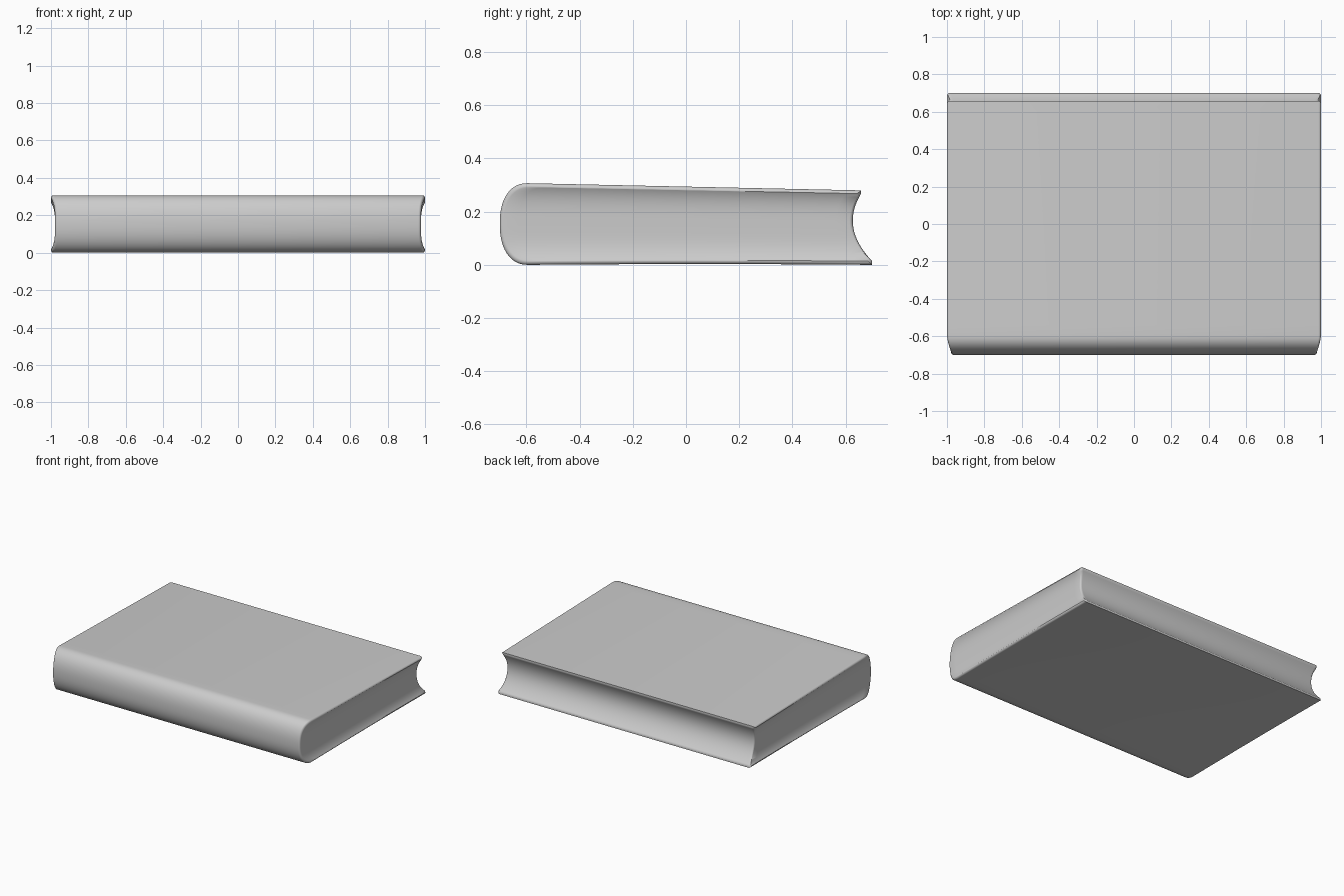
import bpy, bmesh, math

if "Cube" in bpy.data.objects:
    bpy.data.objects.remove(bpy.data.objects["Cube"])

NU, NV = 24, 28      # divisions from spine to fore edge, and through the thickness
ROUND = 0.014        # rounding radius of the head and tail rims


def spine_y(v):
    # Full, rounded spine
    t = abs(2 * v - 1)
    return -0.595 - 0.105 * max(0.0, 1 - t ** 2.3) ** (1 / 2.2)


def fore_y(v):
    # Hollow fore edge with blunt lips; the lower lip reaches further out
    v = min(max((v - 0.05) / 0.9, 0.0), 1.0)
    if v < 0.6:
        return 0.627 + 0.073 * ((0.6 - v) / 0.6) ** 2
    return 0.627 + 0.030 * ((v - 0.6) / 0.4) ** 2


def point(i, j, side, angle):
    v = (1 - math.cos(math.pi * j / NV)) / 2
    y = spine_y(v) + (fore_y(v) - spine_y(v)) * i / NU
    z = v * (0.294 - 0.0215 * y) + 0.003 * math.sin(math.pi * i / NU) * (1 - v)
    # the two ends are dished between the covers
    x = 0.978 + 0.022 * abs(2 * v - 1) ** 3.5 - ROUND * (1 - math.sin(angle))
    inset = ROUND * (1 - math.cos(angle))
    y *= 1 - inset / 0.7
    z = 0.15 + (z - 0.15) * (1 - inset / 0.15)
    return side * x, y, z


# Outline of the cross-section, as grid indices
outline = ([(i, 0) for i in range(NU)] + [(NU, j) for j in range(NV)]
           + [(i, NV) for i in range(NU, 0, -1)] + [(0, j) for j in range(NV, 0, -1)])
bm = bmesh.new()
rings = []
steps = 5

# Head and tail faces with their rounded rims
for side in (-1, 1):
    grid = {(i, j): bm.verts.new(point(i, j, side, math.pi / 2))
            for i in range(NU + 1) for j in range(NV + 1)}
    for i in range(NU):
        for j in range(NV):
            bm.faces.new([grid[i, j], grid[i + 1, j], grid[i + 1, j + 1], grid[i, j + 1]])
    rim = [[grid[k] for k in outline]]
    for s in range(steps - 1, -1, -1):
        a = math.pi / 2 * s / steps
        rim.append([bm.verts.new(point(i, j, side, a)) for i, j in outline])
    rings += rim if side < 0 else rim[::-1]

# Skin around covers, spine and fore edge
n = len(outline)
for a, b in zip(rings, rings[1:]):
    for k in range(n):
        m = (k + 1) % n
        bm.faces.new([a[k], a[m], b[m], b[k]])

bmesh.ops.recalc_face_normals(bm, faces=bm.faces)
mesh = bpy.data.meshes.new("book")
bm.to_mesh(mesh)
bm.free()
book = bpy.data.objects.new("book", mesh)
bpy.context.collection.objects.link(book)
bpy.context.view_layer.objects.active = book
book.select_set(True)
bpy.ops.object.shade_smooth_by_angle(angle=math.radians(40))
